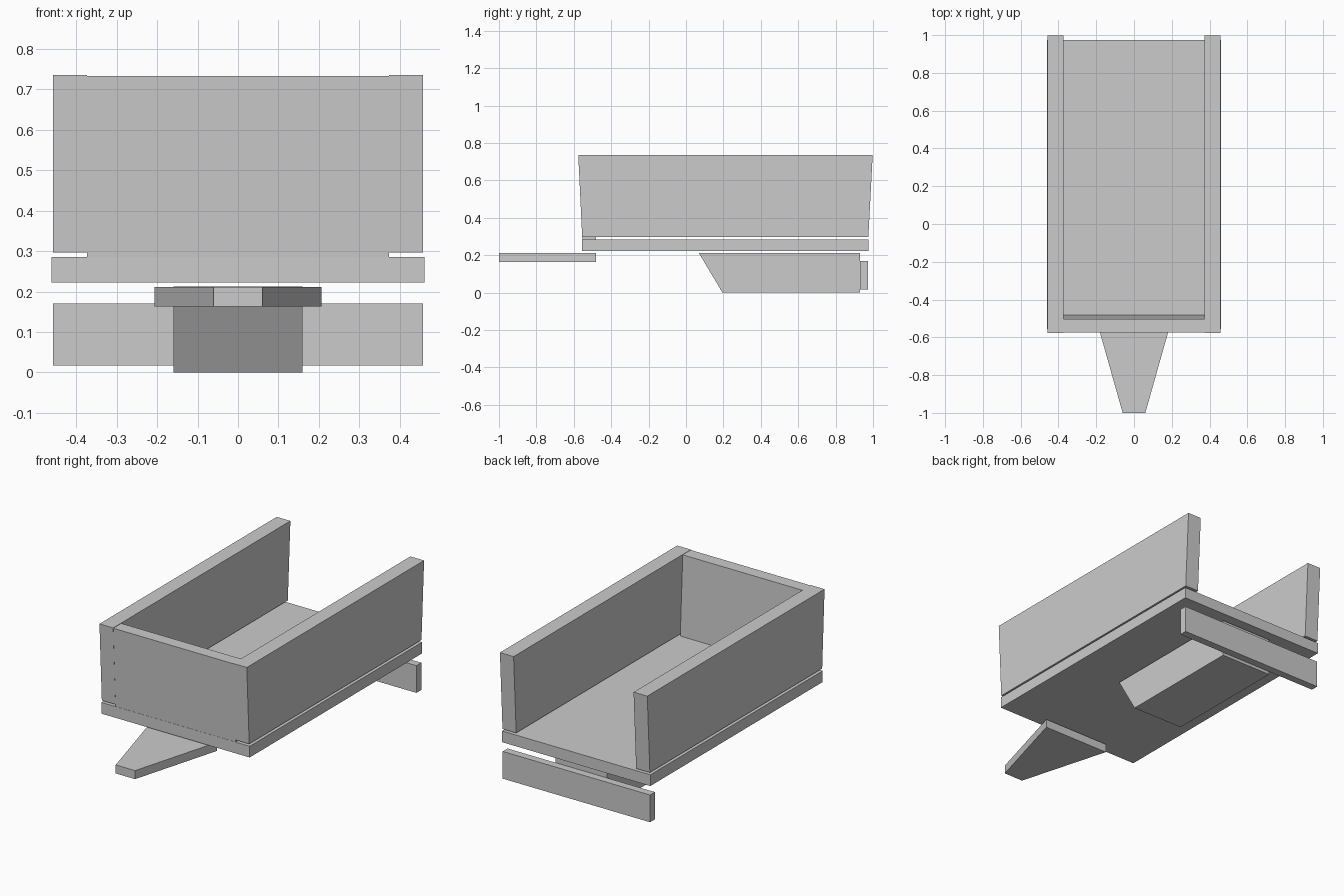
import bpy, bmesh
from mathutils import Vector

if "Cube" in bpy.data.objects:
    bpy.data.objects.remove(bpy.data.objects["Cube"])


def prism(name, profile, axis, lo, hi):
    """Extrude a 2D outline along an axis: 'x' outlines are (y, z), 'z' outlines are (x, y)."""
    bm = bmesh.new()
    place = (lambda p: (lo, p[0], p[1])) if axis == 'x' else (lambda p: (p[0], p[1], lo))
    face = bm.faces.new([bm.verts.new(place(p)) for p in profile])
    ext = bmesh.ops.extrude_face_region(bm, geom=[face])
    step = Vector((hi - lo, 0, 0)) if axis == 'x' else Vector((0, 0, hi - lo))
    verts = [g for g in ext['geom'] if isinstance(g, bmesh.types.BMVert)]
    bmesh.ops.translate(bm, vec=step, verts=verts)
    bmesh.ops.recalc_face_normals(bm, faces=bm.faces)
    mesh = bpy.data.meshes.new(name)
    bm.to_mesh(mesh)
    bm.free()
    obj = bpy.data.objects.new(name, mesh)
    bpy.context.collection.objects.link(obj)
    return obj


def rect(a0, b0, a1, b1):
    return [(a0, b0), (a1, b0), (a1, b1), (a0, b1)]


# Flat bed floor
prism("bed_floor", rect(-0.555, 0.222, 0.975, 0.285), 'x', -0.461, 0.461)

# Side walls, flaring outward towards the top at both ends
side = [(-0.555, 0.297), (0.975, 0.297), (0.998, 0.735), (-0.576, 0.735)]
for label, s in (("left", -1), ("right", 1)):
    prism(label + "_side_wall", side, 'x', s * 0.373, s * 0.458)

# Leaning front wall between the sides
front = [(-0.554, 0.285), (-0.482, 0.285), (-0.504, 0.733), (-0.575, 0.733)]
prism("front_wall", front, 'x', -0.373, 0.373)

# Tapered tow tongue
tongue = [(-0.06, -1.0), (0.06, -1.0), (0.207, -0.48), (-0.207, -0.48)]
prism("tow_tongue", tongue, 'z', 0.163, 0.211)

# Under-floor box with sloped front
box = [(0.068, 0.213), (0.195, 0.0), (0.93, 0.0), (0.93, 0.213)]
prism("underfloor_box", box, 'x', -0.16, 0.16)

# Rear bumper bar
prism("rear_bumper", rect(0.93, 0.017, 0.973, 0.17), 'x', -0.458, 0.458)
